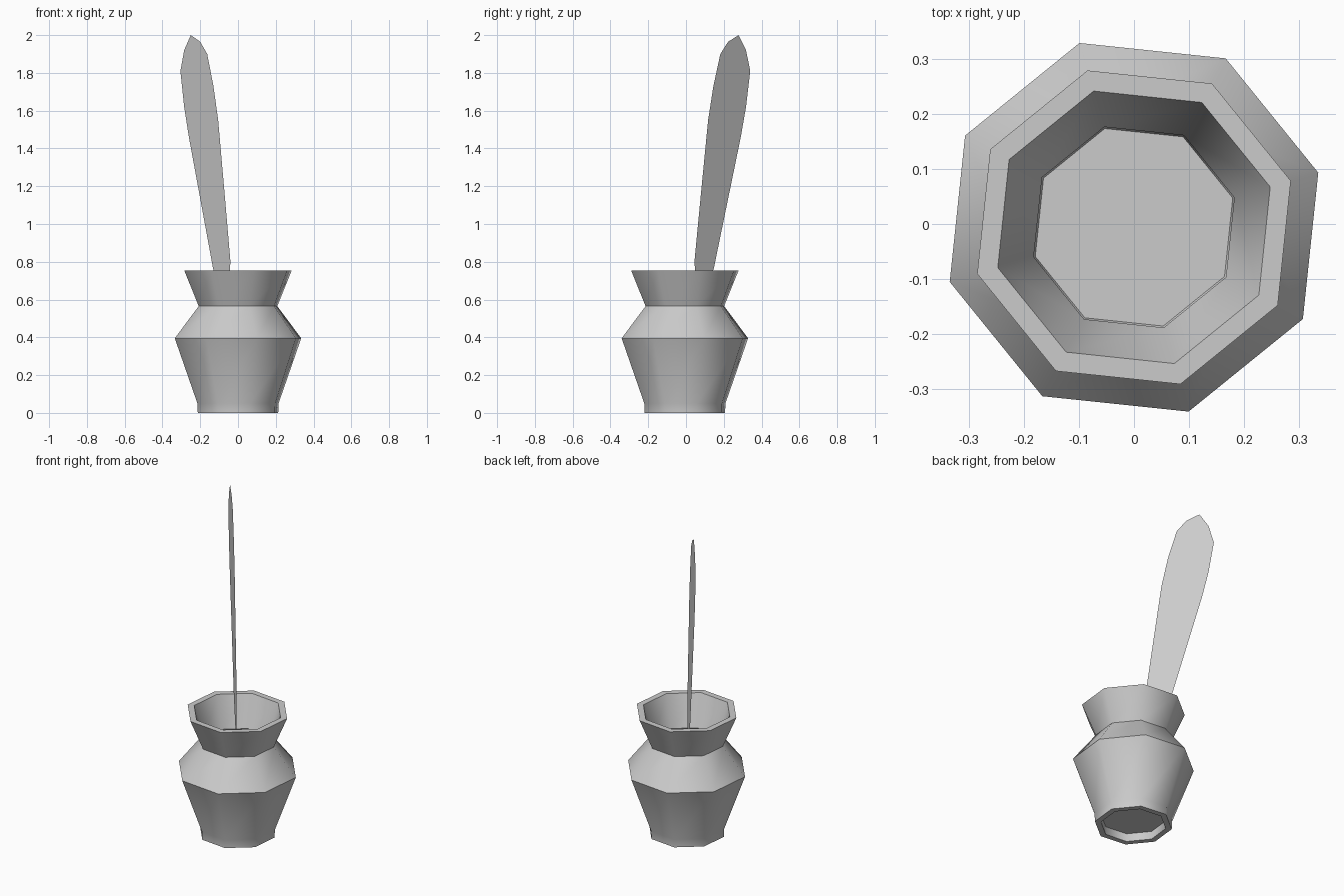
import bpy, bmesh, math

if "Cube" in bpy.data.objects:
    bpy.data.objects.remove(bpy.data.objects["Cube"])

SIDES = 8
TURN = math.radians(16.5)
CENTRE_Y = -0.006


def finish(bm, name):
    mesh = bpy.data.meshes.new(name)
    bm.to_mesh(mesh)
    bm.free()
    obj = bpy.data.objects.new(name, mesh)
    bpy.context.collection.objects.link(obj)
    return obj


# pot: eight-sided lathe, from the underside of the foot, up and over the rim, down to the inner floor
profile = [(0.187, 0.05), (0.187, 0.0), (0.222, 0.0), (0.224, 0.05),
           (0.349, 0.395), (0.217, 0.565), (0.297, 0.755),
           (0.258, 0.755), (0.19, 0.565), (0.312, 0.395), (0.187, 0.05)]
bm = bmesh.new()
rings = []
for r, z in profile[:-1]:
    rings.append([bm.verts.new((r * math.cos(TURN + math.tau * i / SIDES),
                                CENTRE_Y + r * math.sin(TURN + math.tau * i / SIDES), z))
                  for i in range(SIDES)])
rings.append(rings[0])
for low, high in zip(rings, rings[1:]):
    for i in range(SIDES):
        j = (i + 1) % SIDES
        bm.faces.new((low[i], low[j], high[j], high[i]))
# floor of the pot, facing up
bm.faces.new(rings[0])
pot = finish(bm, "pot")
bpy.context.view_layer.objects.active = pot
pot.select_set(True)
bpy.ops.object.shade_smooth_by_angle(angle=math.radians(50))

# feather: flat vertical sheet leaning to the back left, outline given as (x, z)
outline = [(-0.25, 2.0), (-0.285, 1.92), (-0.305, 1.81), (-0.285, 1.62),
           (-0.26, 1.46), (-0.19, 1.08), (-0.133, 0.77), (-0.085, 0.6),
           (-0.045, 0.42), (-0.05, 0.66), (-0.04, 0.8), (-0.07, 1.15),
           (-0.105, 1.55), (-0.13, 1.73), (-0.163, 1.9), (-0.2, 1.965)]
bm = bmesh.new()
bm.faces.new([bm.verts.new((x, -1.115 * x, z)) for x, z in outline])
bmesh.ops.triangulate(bm, faces=bm.faces[:])
finish(bm, "feather")
